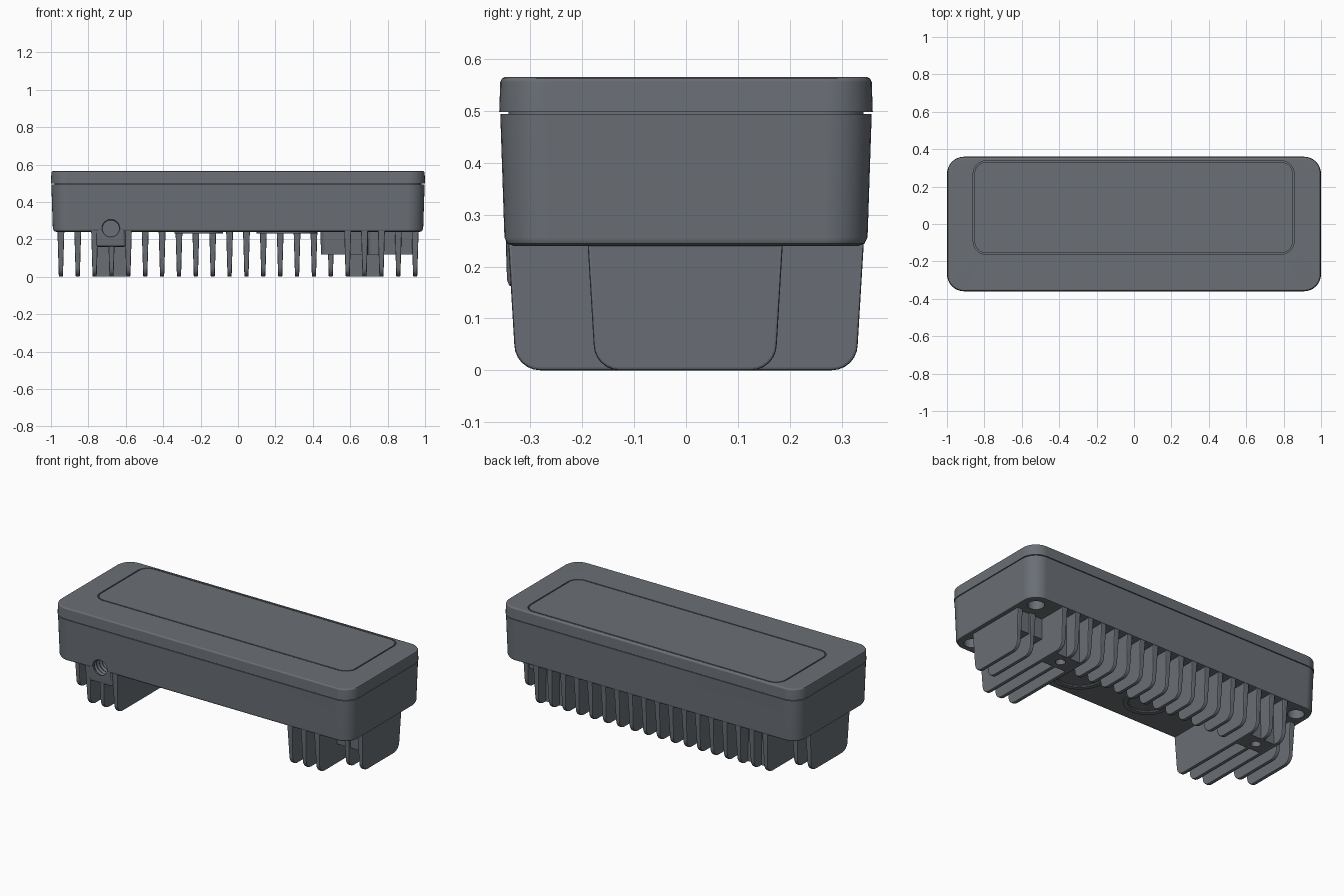
import bpy, bmesh
from math import sin, cos, pi

if "Cube" in bpy.data.objects:
    bpy.data.objects.remove(bpy.data.objects["Cube"])

grey = bpy.data.materials.new("dark_grey")
grey.diffuse_color = (0.145, 0.16, 0.18, 1)
grey.use_nodes = True
grey.node_tree.nodes["Principled BSDF"].inputs["Base Color"].default_value = grey.diffuse_color


def smooth(ob, angle=35):
    bpy.ops.object.select_all(action='DESELECT')
    ob.select_set(True)
    bpy.context.view_layer.objects.active = ob
    bpy.ops.object.shade_smooth_by_angle(angle=angle * pi / 180)


def finish(name, bm):
    bmesh.ops.recalc_face_normals(bm, faces=bm.faces[:])
    me = bpy.data.meshes.new(name)
    bm.to_mesh(me)
    bm.free()
    me.materials.append(grey)
    ob = bpy.data.objects.new(name, me)
    bpy.context.collection.objects.link(ob)
    smooth(ob)
    return ob


def rounded(hx, hy, r, z, cx=0, cy=0, n=8):
    pts = []
    for q, (sx, sy) in enumerate([(1, 1), (-1, 1), (-1, -1), (1, -1)]):
        for i in range(n + 1):
            a = (q + i / n) * pi / 2
            pts.append((cx + sx * (hx - r) + r * cos(a), cy + sy * (hy - r) + r * sin(a), z))
    return pts


def circle(cx, cy, r, z, n=32):
    return [(cx + r * cos(2 * pi * i / n), cy + r * sin(2 * pi * i / n), z) for i in range(n)]


def loft(name, rings):
    bm = bmesh.new()
    vs = [[bm.verts.new(p) for p in ring] for ring in rings]
    n = len(vs[0])
    for a, b in zip(vs, vs[1:]):
        for i in range(n):
            bm.faces.new((a[i], a[(i + 1) % n], b[(i + 1) % n], b[i]))
    bm.faces.new(vs[0])
    bm.faces.new(vs[-1])
    return finish(name, bm)


def combine(ob, other, op='DIFFERENCE'):
    other.hide_render = True
    m = ob.modifiers.new("combine", 'BOOLEAN')
    m.operation, m.solver, m.object = op, 'EXACT', other
    bpy.context.view_layer.objects.active = ob
    bpy.ops.object.modifier_apply(modifier=m.name)
    bpy.data.objects.remove(other)
    smooth(ob)


def fin(name, x, y0, y1, z1=0.25, r=0.05, draft=0.012):
    # upright plate, thinner towards its rounded lower edge
    prof = [(y1, z1)]
    for i in range(7):
        a = -i / 6 * pi / 2
        prof.append((y1 - draft - r + r * cos(a), r + r * sin(a)))
    for i in range(7):
        a = -pi / 2 - i / 6 * pi / 2
        prof.append((y0 + draft + r + r * cos(a), r + r * sin(a)))
    prof.append((y0, z1))
    bm = bmesh.new()
    sides = [[bm.verts.new((x + s * (0.011 + 0.03 * z), y, z)) for y, z in prof] for s in (-1, 1)]
    n = len(prof)
    for i in range(n):
        bm.faces.new((sides[0][i], sides[0][(i + 1) % n], sides[1][(i + 1) % n], sides[1][i]))
    bm.faces.new(sides[0])
    bm.faces.new(sides[1])
    ob = finish(name, bm)
    b = ob.modifiers.new("soft_edge", 'BEVEL')
    b.width, b.segments, b.limit_method, b.angle_limit = 0.005, 2, 'ANGLE', 0.9
    bpy.ops.object.modifier_apply(modifier="soft_edge")
    smooth(ob)
    return ob


# main housing with drafted sides and a seam neck under the lid
housing = loft("housing", [
    rounded(0.972, 0.332, 0.07, 0.240), rounded(0.984, 0.344, 0.08, 0.244),
    rounded(0.990, 0.350, 0.085, 0.256), rounded(0.998, 0.358, 0.09, 0.494),
    rounded(0.982, 0.342, 0.075, 0.494), rounded(0.982, 0.342, 0.075, 0.51)])

# lid with an outlined, off-centre panel
px, py = -0.002, 0.088
loft("lid", [
    rounded(0.980, 0.340, 0.075, 0.498), rounded(1.0, 0.36, 0.092, 0.498),
    rounded(0.998, 0.358, 0.09, 0.556), rounded(0.995, 0.355, 0.087, 0.562),
    rounded(0.989, 0.3495, 0.08, 0.565),
    rounded(0.858, 0.250, 0.07, 0.565, px, py), rounded(0.858, 0.250, 0.07, 0.545, px, py),
    rounded(0.851, 0.243, 0.063, 0.545, px, py), rounded(0.851, 0.243, 0.063, 0.565, px, py)])

# cable entry boss below the front wall, joined to the housing
entry = loft("cable_entry", [
    rounded(0.071, 0.094, 0.012, 0.160, -0.68, -0.24),
    rounded(0.078, 0.101, 0.016, 0.164, -0.68, -0.24),
    rounded(0.081, 0.105, 0.018, 0.174, -0.68, -0.24),
    rounded(0.081, 0.109, 0.018, 0.30, -0.68, -0.24)])
combine(housing, entry, 'UNION')


# cooling fins: short at the ends, full depth beside them, back row between
fins = []
for i in range(22):
    x = -0.947 + 0.0902 * i
    k = min(i, 21 - i)
    if k < 2:
        fins.append(fin(f"end_fin_{i}", x, -0.19, 0.187))
    elif k < 5:
        fins.append(fin(f"long_fin_{i}", x, -0.343, 0.343))
    else:
        fins.append(fin(f"back_fin_{i}", x, 0.10, 0.343))


def thread():
    # ribbed cylinder along y that leaves thread grooves
    rings = []
    for i in range(13):
        r = 0.051 if i % 2 == 0 else 0.044
        rings.append([(x, -0.38 + i * 0.0125, z) for x, z, _ in circle(-0.68, 0.258, r, 0)])
    return loft("thread_cutter", rings)


# threaded hole through the front, clear of the fin behind it
for ob in (housing, fins[3]):
    combine(ob, thread())

# corner screw recesses underneath
for sx in (-1, 1):
    for sy in (-1, 1):
        cx, cy = sx * 0.905, sy * 0.265
        combine(housing, loft("recess_cutter", [circle(cx, cy, 0.045, 0.2), circle(cx, cy, 0.045, 0.42)]))

# raised ring pads on the underside
for name, x, r in (("small_pad", -0.21, 0.13), ("large_pad", 0.26, 0.16)):
    loft(name, [circle(x, -0.14, r - 0.03, 0.25), circle(x, -0.14, r - 0.03, 0.237),
                circle(x, -0.14, r - 0.025, 0.232), circle(x, -0.14, r, 0.232),
                circle(x, -0.14, r, 0.25)])

# inner component chambers between the right-hand fins
for name, x, hx, hy, cy in (("inner_chamber", 0.57, 0.13, 0.21, 0.03), ("outer_chamber", 0.826, 0.138, 0.172, 0)):
    loft(name, [rounded(hx - 0.004, hy - 0.004, 0.04, 0.12, x, cy),
                rounded(hx, hy, 0.04, 0.25, x, cy)])

# mounting bosses with screw holes, set between the long fins
for side, sx, middle in (("left", -1, fins[3]), ("right", 1, fins[18])):
    cx = sx * 0.68
    boss = loft(side + "_mount_boss", [rounded(0.09, 0.06, 0.008, 0.002, cx, 0.2),
                                       rounded(0.09, 0.066, 0.008, 0.25, cx, 0.2)])
    for ob in (boss, middle):
        combine(ob, loft("hole_cutter", [circle(cx, 0.2, 0.027, -0.05), circle(cx, 0.2, 0.027, 0.18)]))

# keep large flat faces evenly shaded next to small fillets
for ob in bpy.data.objects:
    w = ob.modifiers.new("even_shading", 'WEIGHTED_NORMAL')
    w.keep_sharp = True
    w.weight = 100
